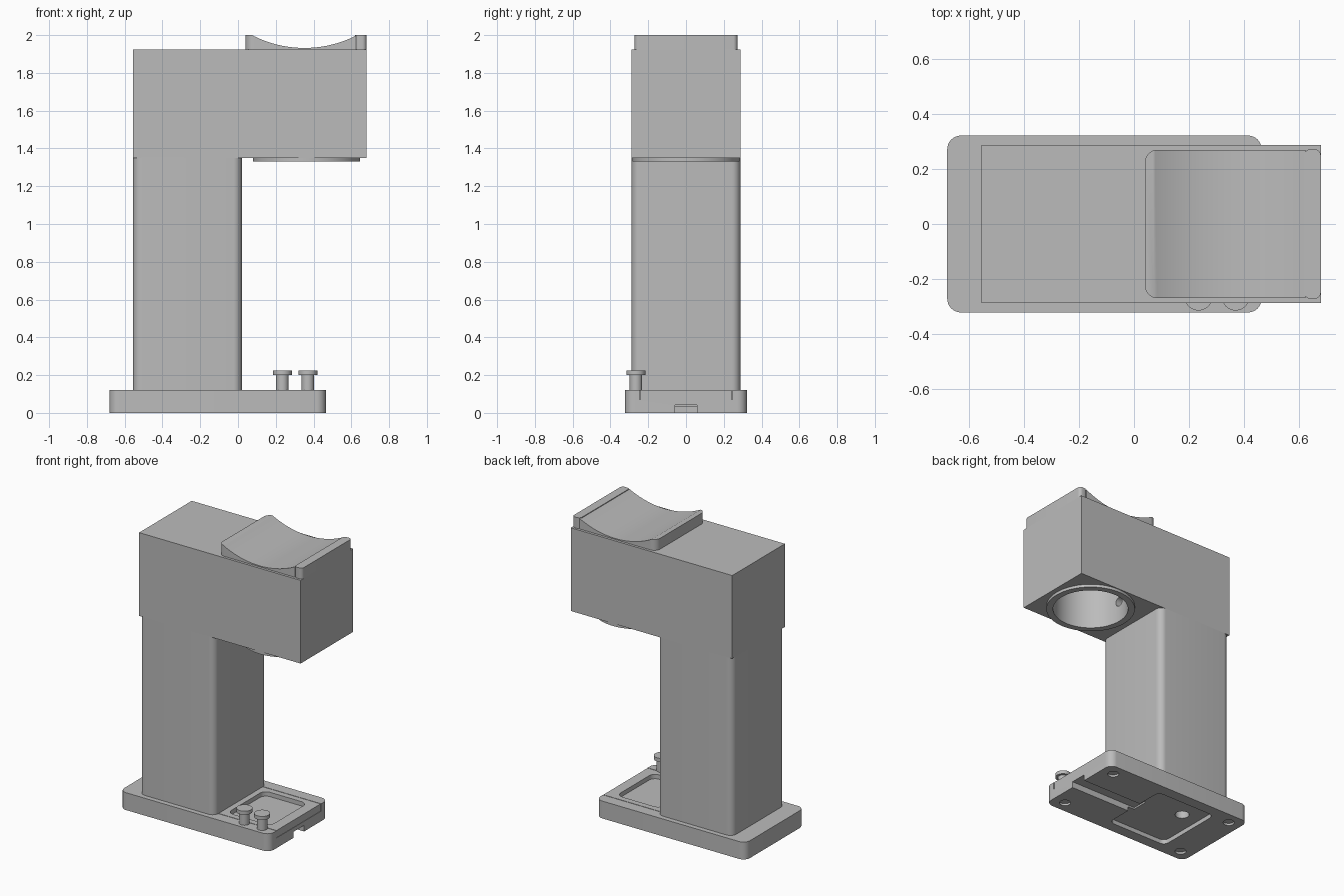
import bpy, bmesh, math
from mathutils import Matrix

if "Cube" in bpy.data.objects:
    bpy.data.objects.remove(bpy.data.objects["Cube"])

grey = bpy.data.materials.new("matte grey")
grey.diffuse_color = (0.5, 0.5, 0.5, 1)
grey.use_nodes = True
grey.node_tree.nodes["Principled BSDF"].inputs["Base Color"].default_value = grey.diffuse_color


def finish(name, bm):
    bmesh.ops.recalc_face_normals(bm, faces=bm.faces)
    mesh = bpy.data.meshes.new(name)
    bm.to_mesh(mesh)
    bm.free()
    mesh.materials.append(grey)
    ob = bpy.data.objects.new(name, mesh)
    bpy.context.collection.objects.link(ob)
    return ob


def block(name, x, y, z, radii=(0, 0)):
    """Box from ranges; radii round the upright edges at low x and high x."""
    bm = bmesh.new()
    pts = []
    corners = [(x[1], y[1], 0, radii[1]), (x[0], y[1], 90, radii[0]),
               (x[0], y[0], 180, radii[0]), (x[1], y[0], 270, radii[1])]
    for cx, cy, start, r in corners:
        if r == 0:
            pts.append((cx, cy))
            continue
        ox = cx - r if cx == x[1] else cx + r
        oy = cy - r if cy == y[1] else cy + r
        for i in range(9):
            a = math.radians(start + i * 90 / 8)
            pts.append((ox + r * math.cos(a), oy + r * math.sin(a)))
    face = bm.faces.new([bm.verts.new((px, py, z[0])) for px, py in pts])
    ext = bmesh.ops.extrude_face_region(bm, geom=[face])
    top = [v for v in ext["geom"] if isinstance(v, bmesh.types.BMVert)]
    bmesh.ops.translate(bm, verts=top, vec=(0, 0, z[1] - z[0]))
    return finish(name, bm)


def cylinder(name, center, r, depth, axis="Z", segs=64):
    bm = bmesh.new()
    rot = {"Z": Matrix(), "X": Matrix.Rotation(math.pi / 2, 4, "Y"),
           "Y": Matrix.Rotation(math.pi / 2, 4, "X")}[axis]
    bmesh.ops.create_cone(bm, cap_ends=True, segments=segs, radius1=r, radius2=r,
                          depth=depth, matrix=Matrix.Translation(center) @ rot)
    return finish(name, bm)


def cut(ob, *cutters):
    bpy.context.view_layer.objects.active = ob
    for c in cutters:
        mod = ob.modifiers.new("cut", "BOOLEAN")
        mod.operation, mod.solver, mod.object = "DIFFERENCE", "EXACT", c
        bpy.ops.object.modifier_apply(modifier=mod.name)
        bpy.data.objects.remove(c)


# Base plate: tray seat open to the front, underside pocket, cable channel, foot sockets
base = block("base_plate", (-0.68, 0.465), (-0.322, 0.322), (0, 0.12), (0.05, 0.05))
cut(base,
    block("c", (0.015, 0.6), (-0.245, 0.245), (0.07, 0.2)),
    block("c", (-0.46, 0.0), (-0.245, 0.245), (-0.1, 0.03), (0.04, 0.04)),
    block("c", (-0.05, 0.6), (-0.058, 0.058), (-0.1, 0.042)),
    cylinder("c", (-0.33, 0.085, 0.0), 0.045, 0.18),
    *[cylinder("c", (fx, fy, 0), 0.036, 0.03, segs=32)
      for fx in (-0.59, 0.375) for fy in (-0.24, 0.24)])

# Removable drip tray with a shallow dish
tray = block("drip_tray", (0.018, 0.463), (-0.241, 0.241), (0.0705, 0.12))
cut(tray, block("c", (0.06, 0.39), (-0.2, 0.2), (0.09, 0.2), (0.045, 0.045)))

# Upright column with rounded edges
block("column", (-0.555, 0.02), (-0.2875, 0.2875), (0.119, 1.351), (0.045, 0.045))

# Head with a round bore and side port
CX = 0.363
head = block("head", (-0.555, 0.68), (-0.2875, 0.2875), (1.35, 1.925))
cut(head,
    cylinder("c", (CX, 0, 1.55), 0.24, 0.6, segs=96),
    cylinder("c", (0.12, 0, 1.475), 0.032, 0.12, "X", 32))

# Collar under the head, with a chamfer step on its inner rim
collar = cylinder("bore_collar", (CX, 0, 1.3405), 0.283, 0.021, segs=96)
cut(collar, cylinder("c", (CX, 0, 1.34), 0.24, 0.2, segs=96))

# Concave saddle and end lip on top of the head
saddle = block("saddle", (0.04, 0.625), (-0.27, 0.27), (1.924, 2.0), (0.045, 0))
cut(saddle, cylinder("c", (0.352, 0, 1.932 + 0.602), 0.602, 1.0, "Y", 192))
block("saddle_lip", (0.62, 0.68), (-0.272, 0.272), (1.924, 2.0), (0.022, 0.022))

# Two knobs at the front side of the base
for i, kx in enumerate((0.235, 0.37)):
    cylinder(f"knob_stem_{i + 1}", (kx, -0.265, 0.16), 0.033, 0.082, segs=32)
    cylinder(f"knob_cap_{i + 1}", (kx, -0.265, 0.2125), 0.05, 0.025, segs=48)

for ob in list(bpy.context.scene.objects):
    bpy.ops.object.select_all(action="DESELECT")
    ob.select_set(True)
    bpy.context.view_layer.objects.active = ob
    bpy.ops.object.shade_smooth_by_angle(angle=math.radians(30))
